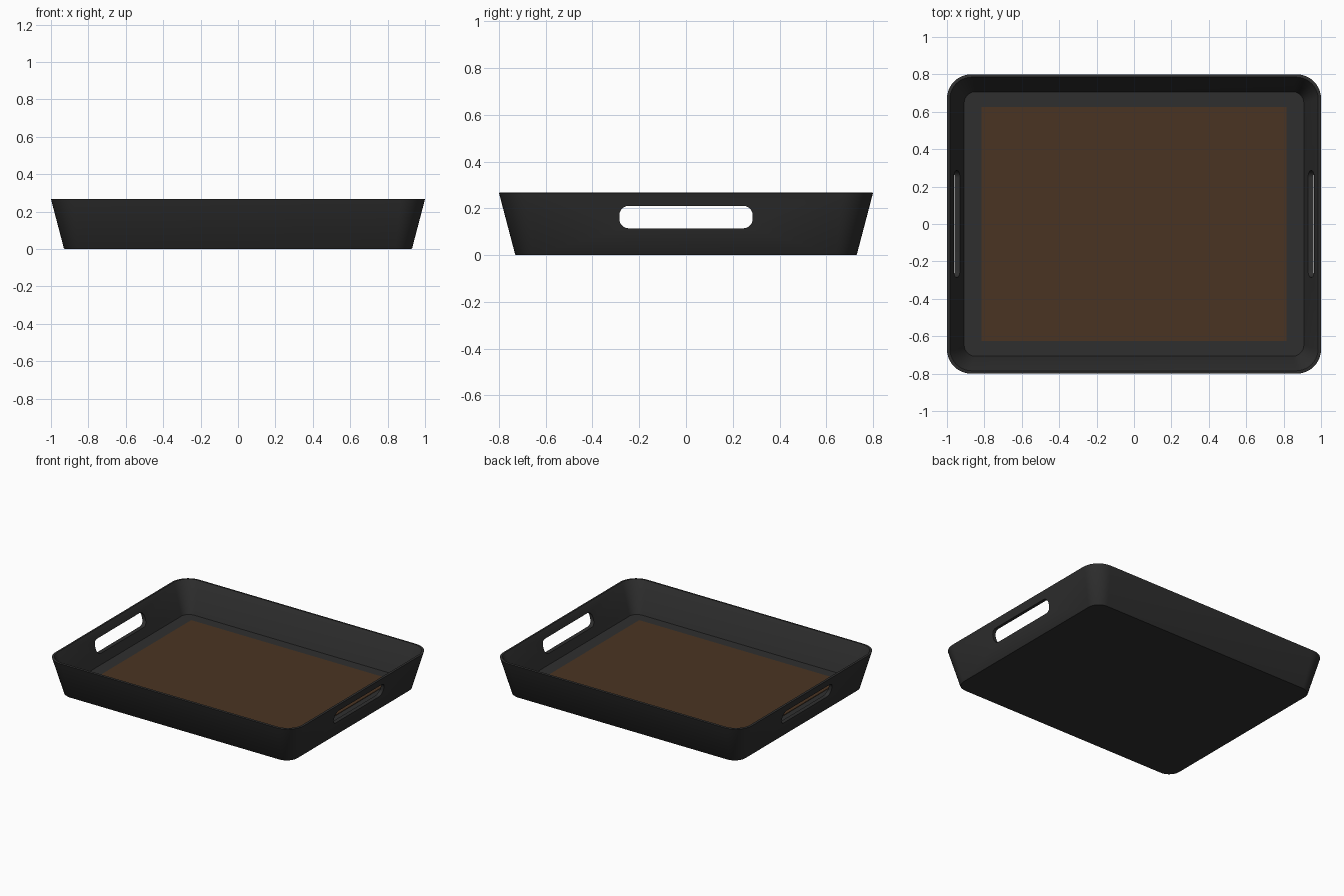
import bpy, bmesh, math

if "Cube" in bpy.data.objects:
    bpy.data.objects.remove(bpy.data.objects["Cube"])

def material(name, rgb):
    m = bpy.data.materials.new(name)
    m.diffuse_color = (*rgb, 1)
    m.use_nodes = True
    m.node_tree.nodes["Principled BSDF"].inputs["Base Color"].default_value = m.diffuse_color
    return m

black = material("charcoal black", (0.028, 0.028, 0.028))
brown = material("brown mat", (0.068, 0.034, 0.016))

def rounded(a, b, r, steps=10):
    """Points of a rounded rectangle with half sizes a, b."""
    pts = []
    for k, (sx, sy) in enumerate([(1, 1), (-1, 1), (-1, -1), (1, -1)]):
        for i in range(steps + 1):
            t = math.pi / 2 * (k + i / steps)
            pts.append((sx * (a - r) + r * math.cos(t), sy * (b - r) + r * math.sin(t)))
    return pts

def loft(name, rings, mat):
    """Closed solid through a list of rings of 3D points."""
    bm = bmesh.new()
    loops = [[bm.verts.new(p) for p in ring] for ring in rings]
    n = len(loops[0])
    for lo, hi in zip(loops, loops[1:]):
        for i in range(n):
            j = (i + 1) % n
            bm.faces.new((lo[i], lo[j], hi[j], hi[i]))
    bm.faces.new(loops[0][::-1])
    bm.faces.new(loops[-1])
    bmesh.ops.recalc_face_normals(bm, faces=bm.faces)
    me = bpy.data.meshes.new(name)
    bm.to_mesh(me)
    bm.free()
    me.materials.append(mat)
    ob = bpy.data.objects.new(name, me)
    bpy.context.collection.objects.link(ob)
    return ob

def ring(a, b, r, z):
    return [(x, y, z) for x, y in rounded(a, b, r)]

# Tray body: outer wall, slightly eased rim, inner wall, floor
tray = loft("tray_body", [
    ring(0.927, 0.727, 0.087, 0.0),
    ring(0.931, 0.731, 0.09, 0.004),
    ring(0.999, 0.799, 0.13, 0.263),
    ring(1.0, 0.8, 0.13, 0.266),
    ring(0.997, 0.797, 0.128, 0.268),
    ring(0.985, 0.785, 0.118, 0.268),
    ring(0.982, 0.782, 0.115, 0.264),
    ring(0.908, 0.707, 0.06, 0.05),
], black)

# Handle slots cut through both end walls
cutter = loft("handle_cutter", [
    [(x, y, z + 0.163) for y, z in rounded(0.285, 0.048, 0.04)] for x in (-1.2, 1.2)
], black)
cutter.hide_render = True
mod = tray.modifiers.new("handle_slots", "BOOLEAN")
mod.operation = "DIFFERENCE"
mod.solver = "EXACT"
mod.object = cutter
bpy.context.view_layer.objects.active = tray
tray.select_set(True)
bpy.ops.object.modifier_apply(modifier=mod.name)
bpy.data.objects.remove(cutter)
bpy.ops.object.shade_smooth_by_angle(angle=math.radians(35))

# Thin mat lying on the floor
mat_ob = loft("floor_mat", [
    [(sx * 0.815, sy * 0.626, z) for sx, sy in ((1, 1), (-1, 1), (-1, -1), (1, -1))]
    for z in (0.048, 0.054)
], brown)
